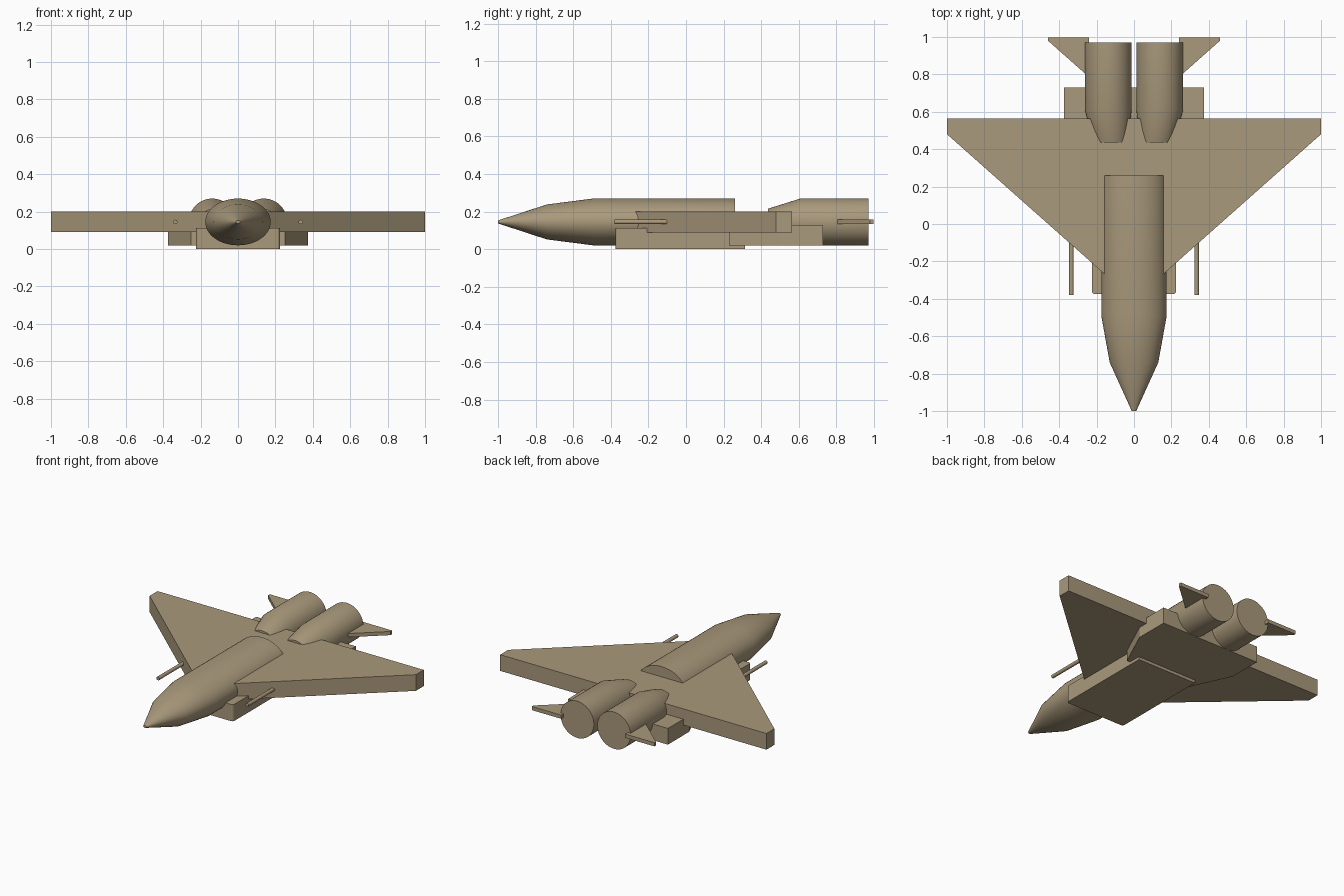
import bpy, bmesh, math

if "Cube" in bpy.data.objects:
    bpy.data.objects.remove(bpy.data.objects["Cube"])

tan = bpy.data.materials.new("tan_paint")
tan.diffuse_color = (0.40, 0.32, 0.20, 1)
tan.use_nodes = True
tan.node_tree.nodes["Principled BSDF"].inputs["Base Color"].default_value = tan.diffuse_color
MID_Z = 0.145


def finish(name, bm, smooth=False):
    bmesh.ops.recalc_face_normals(bm, faces=bm.faces[:])
    mesh = bpy.data.meshes.new(name)
    bm.to_mesh(mesh)
    bm.free()
    mesh.materials.append(tan)
    obj = bpy.data.objects.new(name, mesh)
    bpy.context.collection.objects.link(obj)
    if smooth:
        bpy.ops.object.select_all(action='DESELECT')
        bpy.context.view_layer.objects.active = obj
        obj.select_set(True)
        bpy.ops.object.shade_smooth_by_angle(angle=math.radians(30))
    return obj


def slab(name, outline, z0, z1):
    """Extrude a plan outline between two heights."""
    bm = bmesh.new()
    low = [bm.verts.new((x, y, z0)) for x, y in outline]
    high = [bm.verts.new((x, y, z1)) for x, y in outline]
    bm.faces.new(low)
    bm.faces.new(high)
    n = len(outline)
    for i in range(n):
        j = (i + 1) % n
        bm.faces.new((low[i], low[j], high[j], high[i]))
    return finish(name, bm)


def tube(name, sections, n=48):
    """Loft ellipses along y: each section is (y, centre x, radius x, radius z)."""
    bm = bmesh.new()
    rings = []
    for y, cx, rx, rz in sections:
        angles = [2 * math.pi * i / n for i in range(n)]
        rings.append([bm.verts.new((cx + rx * math.cos(a), y, MID_Z + rz * math.sin(a)))
                      for a in angles])
    for a, b in zip(rings, rings[1:]):
        for i in range(n):
            j = (i + 1) % n
            bm.faces.new((a[i], a[j], b[j], b[i]))
    bm.faces.new(rings[0])
    bm.faces.new(rings[-1])
    return finish(name, bm, smooth=True)


# Body with pointed nose
tube("fuselage", [(-1.0, 0, 0.012, 0.008), (-0.74, 0, 0.13, 0.093),
                  (-0.49, 0, 0.175, 0.125), (0.26, 0, 0.175, 0.125)])

# Centre block joining the wings behind the body
slab("wing_centre", [(-0.155, -0.2), (0.155, -0.2), (0.155, 0.565), (-0.155, 0.565)], 0.09, 0.2)

# Intake box under the body, with softened upright corners
intake = slab("intake_box", [(-0.225, -0.375), (0.225, -0.375), (0.225, 0.315), (-0.225, 0.315)],
              0.0, 0.113)
bm = bmesh.new()
bm.from_mesh(intake.data)
corners = [e for e in bm.edges if all(v.co.y < 0 for v in e.verts)
           and abs(e.verts[0].co.z - e.verts[1].co.z) > 0.05]
bmesh.ops.bevel(bm, geom=corners, offset=0.015, segments=3, affect='EDGES', profile=0.5)
bm.to_mesh(intake.data)
bm.free()

# Rear belly block, narrowing towards the front
slab("rear_belly", [(-0.25, 0.23), (0.25, 0.23), (0.375, 0.5), (0.375, 0.73),
                    (-0.375, 0.73), (-0.375, 0.5)], 0.02, 0.13)

# Paired parts
for side, s in (("right", 1), ("left", -1)):
    slab(side + "_wing", [(s * 0.155, -0.27), (s * 1.0, 0.48),
                          (s * 1.0, 0.565), (s * 0.155, 0.565)], 0.09, 0.2)
    tube(side + "_engine", [(0.435, s * 0.122, 0.09, 0.07), (0.61, s * 0.138, 0.125, 0.125),
                            (0.97, s * 0.138, 0.125, 0.125)])
    slab(side + "_tail_fin", [(s * 0.24, 0.785), (s * 0.46, 0.98),
                              (s * 0.46, 0.997), (s * 0.24, 0.997)], 0.133, 0.158)
    tube(side + "_gun_barrel", [(-0.38, s * 0.335, 0.012, 0.012),
                                (-0.10, s * 0.335, 0.012, 0.012)], 16)
